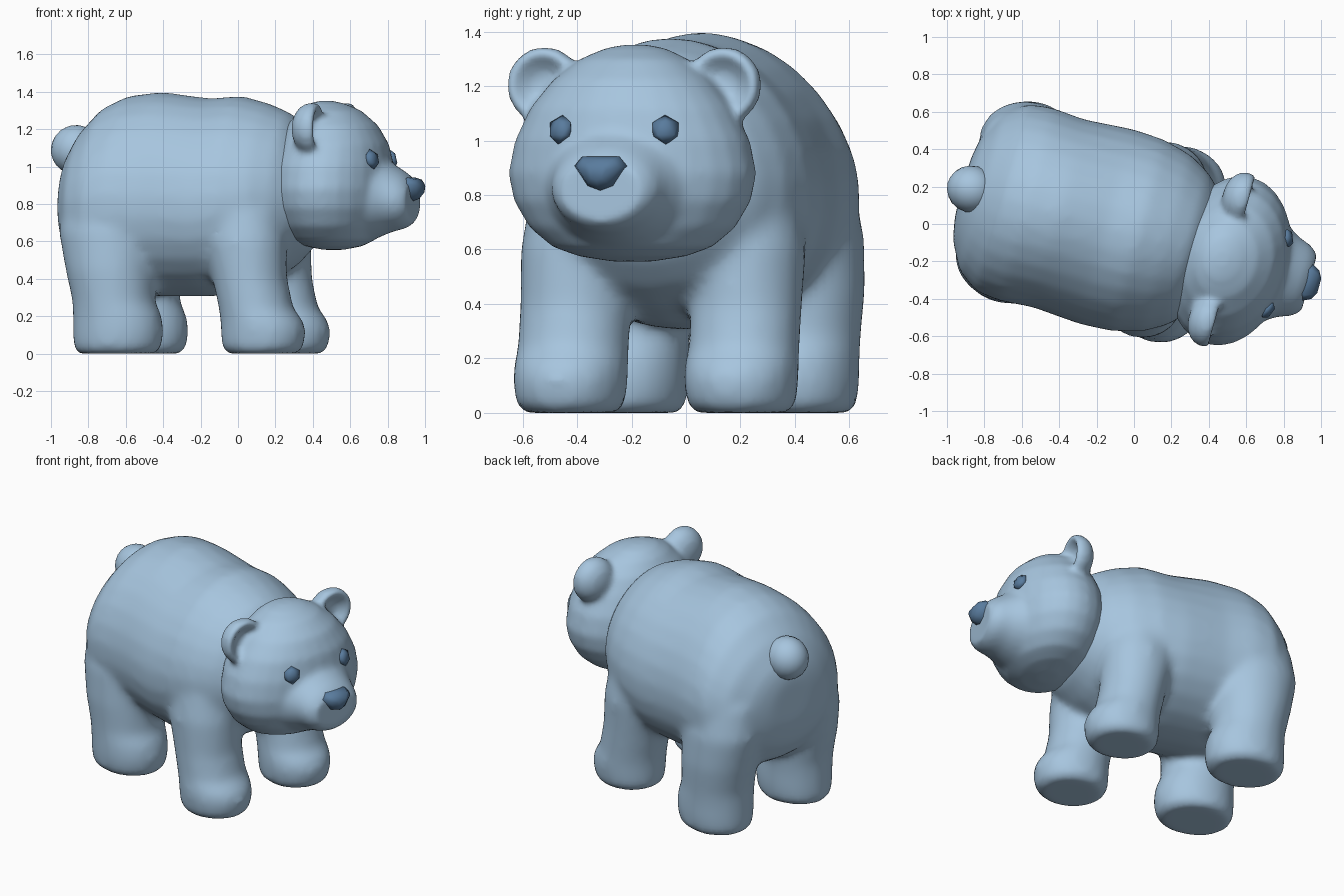
import bpy, bmesh, math
from mathutils import Matrix, Vector

cube = bpy.data.objects.get("Cube")
if cube:
    bpy.data.objects.remove(cube)

# The animal is modelled facing +x, then turned slightly as a whole
POSE = Matrix.Translation((0, -0.055, 0)) @ Matrix.Rotation(math.radians(-15.5), 4, "Z")


def material(name, rgb):
    m = bpy.data.materials.new(name)
    m.use_nodes = True
    m.diffuse_color = (*rgb, 1)
    m.node_tree.nodes["Principled BSDF"].inputs["Base Color"].default_value = (*rgb, 1)
    return m


FUR = material("light blue", (0.385, 0.56, 0.735))
DARK = material("dark blue", (0.10, 0.20, 0.34))


def skin(bm, rings):
    """Bridge rings of points and cap both ends."""
    loops = [[bm.verts.new(p) for p in ring] for ring in rings]
    n = len(loops[0])
    for a, b in zip(loops, loops[1:]):
        for i in range(n):
            j = (i + 1) % n
            bm.faces.new((a[i], a[j], b[j], b[i]))
    bm.faces.new(loops[0])
    bm.faces.new(loops[-1])


def loft(bm, axis, rows, egg=0, n=28):
    """Rows are (position, centre 1, centre 2, radius 1, radius 2)."""
    rings = []
    for t, c1, c2, r1, r2 in rows:
        ring = []
        for i in range(n):
            a = math.tau * i / n
            u = c1 + r1 * math.cos(a) * (1 - egg * math.sin(a))
            v = c2 + r2 * math.sin(a)
            ring.append(Vector((t, u, v)) if axis == "x" else Vector((u, v, t)))
        rings.append(ring)
    skin(bm, rings)


def finish(bm, name, mat, voxel=0, soften=0):
    bmesh.ops.recalc_face_normals(bm, faces=bm.faces)
    mesh = bpy.data.meshes.new(name)
    for f in bm.faces:
        f.smooth = True
    bm.to_mesh(mesh)
    bm.free()
    mesh.materials.append(mat)
    ob = bpy.data.objects.new(name, mesh)
    bpy.context.collection.objects.link(ob)
    ob.matrix_world = POSE
    if voxel:
        # Fuse overlapping volumes into one soft skin
        r = ob.modifiers.new("Fuse", "REMESH")
        r.mode = "VOXEL"
        r.voxel_size = voxel
        r.use_smooth_shade = True
        s = ob.modifiers.new("Soften", "SMOOTH")
        s.factor = 0.5
        s.iterations = soften
    return ob


# Torso: position, top, bottom, half width
torso = [(-0.95, 0.98, 0.66, 0.16), (-0.925, 1.07, 0.54, 0.29), (-0.845, 1.2, 0.42, 0.44),
         (-0.73, 1.32, 0.35, 0.52), (-0.6, 1.38, 0.32, 0.535), (-0.42, 1.4, 0.305, 0.52),
         (-0.15, 1.365, 0.305, 0.54), (0.02, 1.38, 0.325, 0.53), (0.18, 1.335, 0.385, 0.49),
         (0.3, 1.28, 0.46, 0.42), (0.4, 1.16, 0.56, 0.32), (0.46, 1.0, 0.68, 0.17)]
bm = bmesh.new()
loft(bm, "x", [(x, 0, (t + b) / 2, w, (t - b) / 2) for x, t, b, w in torso], egg=0.1)

# Legs with broad flat-soled paws: height, x, y, length radius, width radius
front_leg = [(0, 0.205, 0.32, 0.185, 0.17), (0.03, 0.205, 0.32, 0.22, 0.2),
             (0.12, 0.21, 0.32, 0.23, 0.21), (0.18, 0.2, 0.32, 0.222, 0.21),
             (0.24, 0.17, 0.32, 0.2, 0.205), (0.4, 0.135, 0.32, 0.2, 0.205),
             (0.6, 0.105, 0.32, 0.225, 0.21), (0.78, 0.09, 0.3, 0.215, 0.2),
             (0.92, 0.08, 0.25, 0.17, 0.17), (1.0, 0.08, 0.2, 0.1, 0.1)]
back_leg = [(0, -0.605, 0.32, 0.21, 0.18), (0.03, -0.6, 0.32, 0.238, 0.208),
            (0.12, -0.595, 0.32, 0.245, 0.217), (0.2, -0.6, 0.32, 0.24, 0.217),
            (0.28, -0.62, 0.32, 0.222, 0.217), (0.45, -0.64, 0.325, 0.24, 0.222),
            (0.65, -0.655, 0.315, 0.265, 0.222), (0.85, -0.65, 0.29, 0.25, 0.2),
            (1.0, -0.63, 0.23, 0.18, 0.17)]
for side in (-1, 1):
    for leg in (front_leg, back_leg):
        # The left legs stand a touch further back than the right
        loft(bm, "z", [(z, x - side * 0.02, side * y, rx, ry) for z, x, y, rx, ry in leg])
finish(bm, "body_and_legs", FUR, 0.024, 12)

# Head: height, centre, length radius, width radius
skull = [(0.555, 0.53, 0.05, 0.07), (0.575, 0.53, 0.15, 0.2), (0.61, 0.53, 0.22, 0.3),
         (0.68, 0.53, 0.27, 0.385), (0.78, 0.53, 0.31, 0.445), (0.88, 0.53, 0.32, 0.465),
         (1.0, 0.53, 0.315, 0.44), (1.12, 0.535, 0.285, 0.38), (1.22, 0.525, 0.24, 0.3),
         (1.3, 0.51, 0.165, 0.2), (1.34, 0.49, 0.09, 0.11), (1.352, 0.49, 0.03, 0.04)]
bm = bmesh.new()
loft(bm, "z", [(z, c, 0, rx, ry) for z, c, rx, ry in skull])

# Muzzle: position, centre height, half width, half height
muzzle = [(0.5, 0.86, 0.4, 0.28), (0.65, 0.85, 0.35, 0.265), (0.75, 0.845, 0.29, 0.235),
          (0.85, 0.835, 0.225, 0.185), (0.93, 0.82, 0.195, 0.15), (0.972, 0.815, 0.16, 0.115)]
loft(bm, "x", [(x, 0, z, w, h) for x, z, w, h in muzzle])

# Ears: turned cups, dished at the front
cup = [(-0.075, 0.03), (-0.06, 0.08), (-0.03, 0.12), (0.02, 0.143), (0.06, 0.138),
       (0.075, 0.115), (0.045, 0.085), (0.02, 0.045), (0.015, 0.01)]
for side in (-1, 1):
    loft(bm, "x", [(0.475 + x, side * 0.342, 1.203, r, r) for x, r in cup])
finish(bm, "head_with_ears", FUR, 0.018, 8)

# Tail
bm = bmesh.new()
bmesh.ops.create_uvsphere(bm, u_segments=20, v_segments=12, radius=0.12,
                          matrix=Matrix.Translation((-0.9, 0, 1.09))
                          @ Matrix.Rotation(math.radians(-25), 4, "Y")
                          @ Matrix.Diagonal((1.12, 1.05, 1.1, 1)))
finish(bm, "tail", FUR)

# Nose: rounded wedge, wide on top
outline = [(-0.1, 0.025), (-0.07, 0.06), (0.07, 0.06), (0.1, 0.025),
           (0.05, -0.05), (0, -0.068), (-0.05, -0.05)]
bm = bmesh.new()
skin(bm, [[Vector((x, s * y, 0.882 + s * z)) for y, z in outline]
          for x, s in ((0.9, 0.85), (0.965, 1), (1.005, 0.8), (1.028, 0.4))])
finish(bm, "nose", DARK)

# Eyes: small beads
for side, label in ((-1, "right"), (1, "left")):
    bm = bmesh.new()
    bmesh.ops.create_icosphere(bm, subdivisions=1, radius=0.056,
                               matrix=Matrix.Translation((0.798, side * 0.2, 1.04))
                               @ Matrix.Rotation(side * math.radians(22), 4, "Z")
                               @ Matrix.Rotation(math.radians(-15), 4, "Y")
                               @ Matrix.Diagonal((0.5, 1, 1, 1)))
    finish(bm, label + "_eye", DARK)
